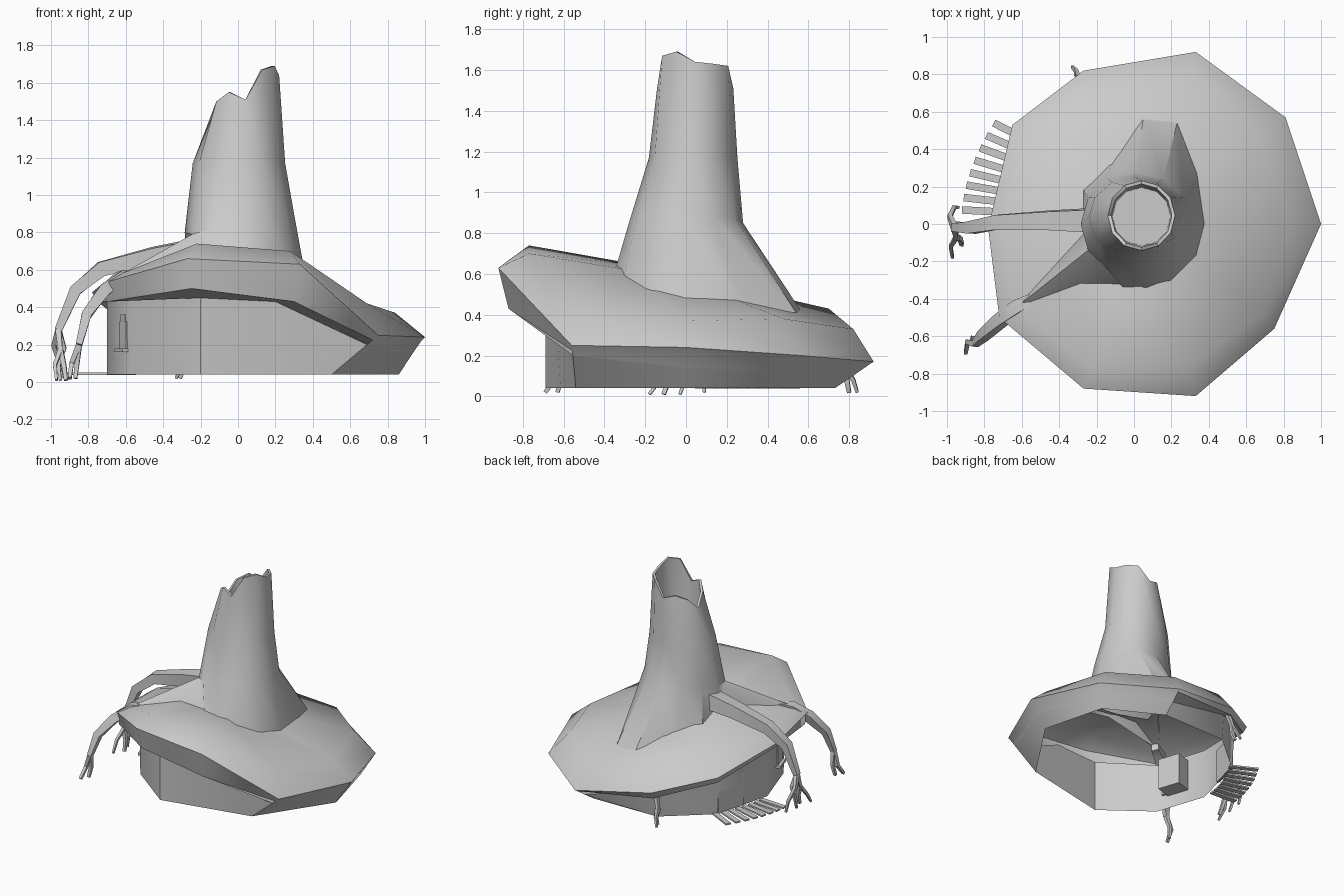
import bpy, bmesh, math
from mathutils import Vector, Matrix

if "Cube" in bpy.data.objects:
    bpy.data.objects.remove(bpy.data.objects["Cube"])

grey = bpy.data.materials.new("weathered_grey")
grey.diffuse_color = (0.6, 0.6, 0.6, 1)
grey.use_nodes = True
grey.node_tree.nodes["Principled BSDF"].inputs["Base Color"].default_value = grey.diffuse_color


def finish(name, bm, angle=35):
    me = bpy.data.meshes.new(name)
    bm.to_mesh(me)
    bm.free()
    ob = bpy.data.objects.new(name, me)
    bpy.context.collection.objects.link(ob)
    me.materials.append(grey)
    bpy.ops.object.select_all(action='DESELECT')
    ob.select_set(True)
    bpy.context.view_layer.objects.active = ob
    if angle:
        bpy.ops.object.shade_smooth_by_angle(angle=math.radians(angle))
    return ob


def loft(name, loops, cap_first=False, cap_last=False, angle=35):
    """Skin closed loops that share a point count."""
    bm = bmesh.new()
    rings = [[bm.verts.new(p) for p in loop] for loop in loops]
    n = len(rings[0])
    for a, b in zip(rings, rings[1:]):
        for i in range(n):
            j = (i + 1) % n
            bm.faces.new((a[i], b[i], b[j], a[j]))
    if cap_first:
        bm.faces.new(rings[0])
    if cap_last:
        bm.faces.new(rings[-1][::-1])
    return finish(name, bm, angle)


def limb(name, pts, radii, sides=4):
    """Tapering low-poly branch along a path, with a flat side up."""
    pts = [Vector(p) for p in pts]
    loops = []
    for i, p in enumerate(pts):
        d = (pts[min(i + 1, len(pts) - 1)] - pts[max(i - 1, 0)]).normalized()
        u = d.cross(Vector((0.1, 1, 0.1))).normalized()
        v = d.cross(u)
        turn = [2 * math.pi * (k + .5) / sides for k in range(sides)]
        loops.append([p + radii[i] * (u * math.cos(a) + v * math.sin(a)) for a in turn])
    ob = loft(name, loops, True, True)
    bm = bmesh.new()
    bm.from_mesh(ob.data)
    bmesh.ops.recalc_face_normals(bm, faces=bm.faces)
    bm.to_mesh(ob.data)
    bm.free()
    return ob


def box(name, centre, size, yaw=0.0):
    bm = bmesh.new()
    bmesh.ops.create_cube(bm, size=1, matrix=Matrix.Translation(centre)
                          @ Matrix.Rotation(yaw, 4, 'Z') @ Matrix.Diagonal((*size, 1)))
    return finish(name, bm, 0)


# Drooping brim roof: inner edge, shoulder, rim, lower lip, wall top
inner = [(.3, 0, .5), (.27, .2, .49), (.15, .4, .45), (-.05, .35, .51), (-.2, .2, .58),
         (-.25, 0, .64), (-.3, -.2, .64), (-.1, -.3, .65), (.12, -.28, .62), (.26, -.16, .54)]
shoulder = [(.84, 0, .37), (.68, .48, .38), (.29, .82, .33), (-.23, .70, .43), (-.57, .46, .47),
            (-.70, -.02, .54), (-.65, -.45, .57), (-.22, -.77, .74), (.28, -.77, .70), (.69, -.48, .42)]
rim = [(1, 0, .24), (.81, .57, .2), (.33, .92, .17), (-.27, .82, .27), (-.65, .53, .38),
       (-.78, -.02, .48), (-.72, -.5, .53), (-.27, -.88, .66), (.33, -.92, .63), (.75, -.56, .25)]
lip = [(.98, 0, .22), (.802, .563, .184), (.327, .9, .157), (-.27, .8, .22), (-.63, .51, .33),
       (-.75, -.02, .43), (-.7, -.49, .43), (-.25, -.85, .5), (.3, -.87, .43), (.72, -.557, .225)]
wall_top = [(.925, 0, .14), (.77, .535, .12), (.315, .825, .105), (-.26, .73, .25), (-.6, .45, .36),
            (-.7, -.02, .44), (-.58, -.41, .44), (-.2, -.69, .45), (.2, -.64, .43), (.69, -.555, .2)]
loft("brim_roof", [inner, shoulder, rim, lip, wall_top], angle=46)

# House wall
base = [(.86, 0), (.73, .5), (.3, .73), (-.25, .72), (-.58, .44),
        (-.7, -.02), (-.57, -.41), (-.2, -.69), (.15, -.615), (.5, -.54)]
loft("house_wall", [wall_top, [(x, y, .04) for x, y in base]], angle=40)


# Hollow broken trunk with spreading roots
def ring(cx, cy, rx, ry, z):
    zs = z if isinstance(z, list) else [z] * 12
    return [(cx + rx * math.cos(i * math.pi / 6), cy + ry * math.sin(i * math.pi / 6), zs[i])
            for i in range(12)]


jag = [1.64, 1.63, 1.62, 1.51, 1.54, 1.5, 1.41, 1.5, 1.55, 1.51, 1.67, 1.69]
flare = [.87, .87, .87, .85, .85, .83, .8, .79, .82, .85, .87, .87]
roots = [(.38, 0, .46), (.34, .28, .44), (.23, .54, .41), (.05, .57, .41), (-.13, .32, .50),
         (-.27, .18, .57), (-.27, -.04, .62), (-.61, -.43, .585), (-.05, -.35, .63),
         (.07, -.35, .61), (.2, -.31, .56), (.34, -.17, .48)]
loft("trunk", [ring(.04, .04, .155, .155, 1.0), ring(.04, .045, .162, .169, jag),
               ring(.04, .045, .18, .187, jag), ring(.005, .035, .247, .217, 1.17),
               ring(.01, 0, .295, .28, flare), roots], cap_first=True, angle=40)

# Two big drooping branches and their twigs
limb("upper_branch", [(-.24, .02, .7), (-.45, .02, .67), (-.73, .01, .605), (-.87, -.02, .49),
                      (-.96, -.02, .28)], [.085, .07, .055, .045, .028])
limb("front_branch", [(-.53, -.39, .57), (-.62, -.44, .56), (-.72, -.52, .485), (-.81, -.6, .36),
                      (-.85, -.64, .2)], [.04, .05, .046, .037, .024])
twigs = [
    [(-.96, -.02, .28), (-.985, .04, .2), (-.96, .09, .11), (-.94, .09, .02)],
    [(-.96, -.02, .28), (-.95, -.07, .17), (-.98, -.12, .09), (-.97, -.18, .01)],
    [(-.95, -.07, .17), (-.93, -.08, .09), (-.92, -.11, .01)],
    [(-.96, -.02, .28), (-.93, .0, .18), (-.96, .0, .09), (-.95, -.03, .01)],
    [(-.85, -.64, .2), (-.89, -.63, .1), (-.9, -.69, .02)],
    [(-.85, -.64, .2), (-.86, -.61, .1), (-.87, -.63, .02)],
    [(-.27, .76, .25), (-.3, .78, .14), (-.31, .82, .08), (-.33, .84, .02)],
    [(-.3, .78, .14), (-.29, .79, .07), (-.31, .8, .02)],
]
for i, path in enumerate(twigs):
    limb(f"twig_{i}", path, [.022, .017, .014, .01][:len(path)])

# Fan of porch planks
for i in range(8):
    t = i / 7
    yaw = -math.radians(3 + 24 * t)
    outer = Vector((-.92 + .05 * t + .12 * t * t, .075 + .465 * t, .045))
    mid = outer + Vector((math.cos(yaw), math.sin(yaw), 0)) * .11
    box(f"porch_plank_{i}", mid, (.22, .04, .012), yaw)

# Door on the porch side
box("door", (-.613, .32, .18), (.24, .02, .27), math.atan2(.46, .12))

# Arched window with its sill, and the alcove behind it
win_yaw = math.atan2(-.39, .13)
box("window_frame", (-.607, -.3, .25), (.11, .02, .15), win_yaw)
box("window_arch", (-.607, -.3, .34), (.07, .02, .04), win_yaw)
box("window_sill", (-.615, -.3, .17), (.14, .05, .02), win_yaw)
box("window_alcove", (-.565, -.22, .27), (.18, .13, .25), win_yaw)
